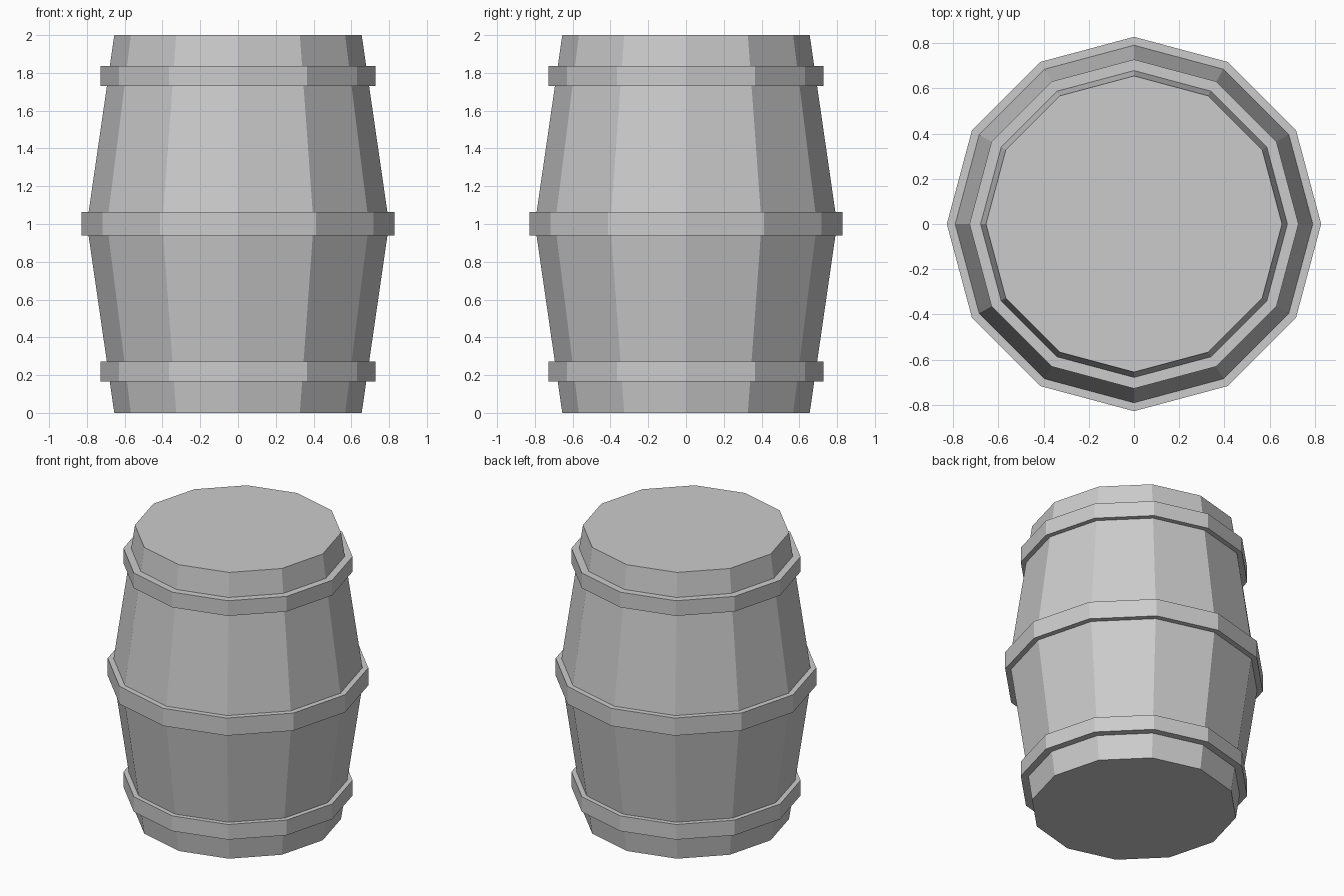
import bpy
import bmesh
from math import cos, sin, tau

SIDES = 12

cube = bpy.data.objects.get("Cube")
if cube:
    bpy.data.objects.remove(cube, do_unlink=True)

grey = bpy.data.materials.new("plain_grey")
grey.use_nodes = True
color = (0.6, 0.6, 0.6, 1)
grey.diffuse_color = color
grey.node_tree.nodes["Principled BSDF"].inputs["Base Color"].default_value = color


def lathe(name, profile, closed):
    """Turn a (radius, z) profile round the z axis; open profiles get end caps."""
    bm = bmesh.new()
    rings = [[bm.verts.new((r * cos(tau * i / SIDES), r * sin(tau * i / SIDES), z))
              for i in range(SIDES)] for r, z in profile]
    pairs = list(zip(rings, rings[1:]))
    if closed:
        pairs.append((rings[-1], rings[0]))
    else:
        bm.faces.new(rings[0])
        bm.faces.new(rings[-1])
    for low, high in pairs:
        for i in range(SIDES):
            j = (i + 1) % SIDES
            bm.faces.new((low[i], low[j], high[j], high[i]))
    bmesh.ops.recalc_face_normals(bm, faces=bm.faces)
    mesh = bpy.data.meshes.new(name)
    bm.to_mesh(mesh)
    bm.free()
    mesh.materials.append(grey)
    obj = bpy.data.objects.new(name, mesh)
    bpy.context.collection.objects.link(obj)


END_R, BELLY_R = 0.655, 0.80


def body_radius(z):
    return BELLY_R - (BELLY_R - END_R) * abs(z - 1)


# Tapered barrel body, widest at mid height
lathe("barrel_body", [(END_R, 0), (BELLY_R, 1), (END_R, 2)], closed=False)

# Three raised hoops, with their inner edges sunk slightly into the body
for name, bottom, top, radius in (
    ("lower_hoop", 0.167, 0.273, 0.728),
    ("middle_hoop", 0.94, 1.063, 0.828),
    ("upper_hoop", 1.73, 1.836, 0.728),
):
    inner_low = body_radius(bottom) - 0.02
    inner_high = body_radius(top) - 0.02
    lathe(name, [(inner_low, bottom), (radius, bottom), (radius, top), (inner_high, top)],
          closed=True)
